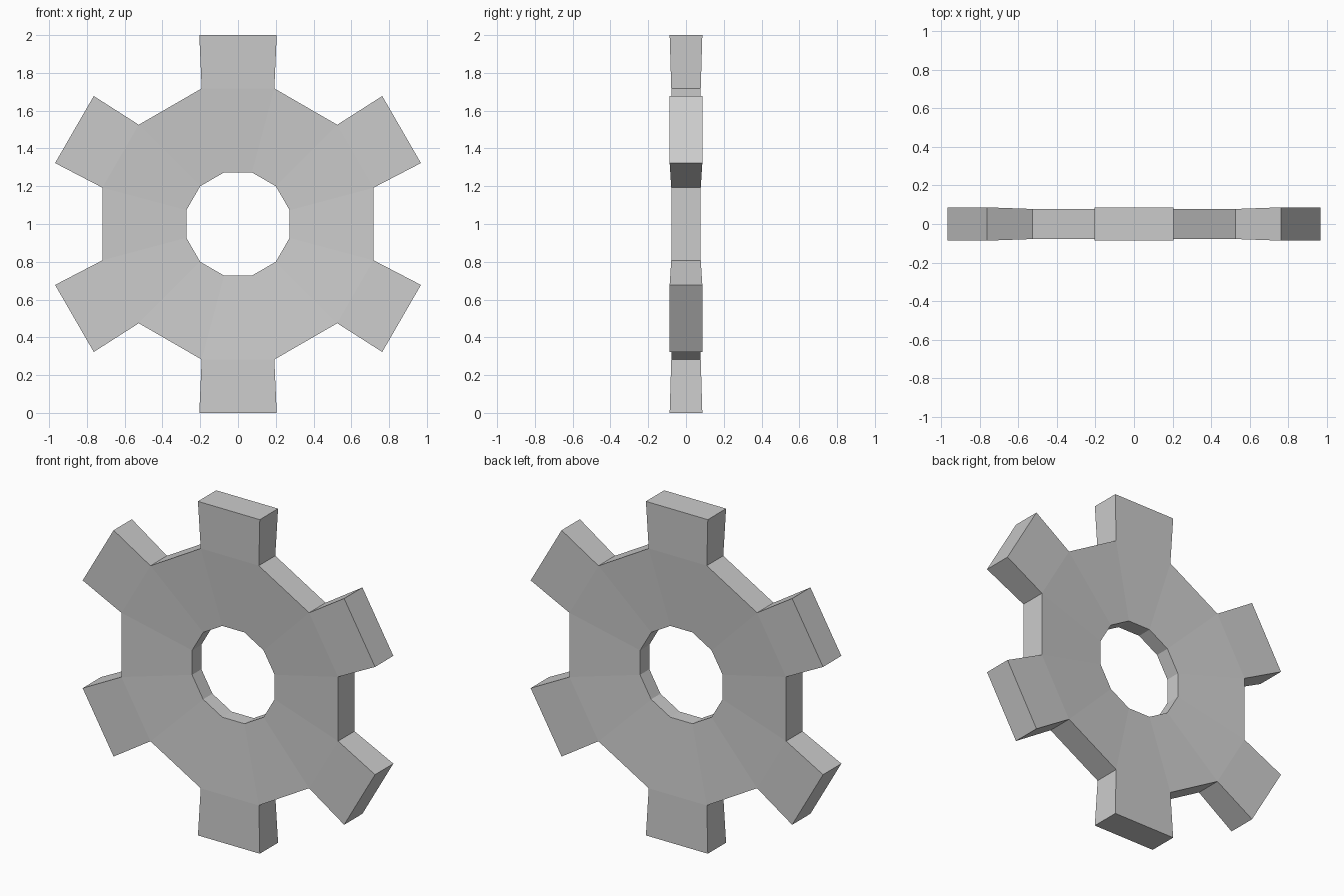
import bpy, bmesh
from math import sin, cos, radians

if "Cube" in bpy.data.objects:
    bpy.data.objects.remove(bpy.data.objects["Cube"])

CENTRE_Z = 1.0
bm = bmesh.new()


def pair(radius, degrees, half):
    # front and back vertex at an angle measured from straight up
    a = radians(degrees)
    x, z = radius * sin(a), CENTRE_Z + radius * cos(a)
    return [bm.verts.new((x, y, z)) for y in (-half, half)]


# Twelve-sided hub, thinner towards the hole
hole = [pair(0.283, 30 * i - 15, 0.044) for i in range(12)]
rim = [pair(0.743, 30 * i - 15, 0.078) for i in range(12)]

for i in range(12):
    j = (i + 1) % 12
    for s in (0, 1):
        bm.faces.new((hole[i][s], hole[j][s], rim[j][s], rim[i][s]))
    bm.faces.new((hole[i][0], hole[j][0], hole[j][1], hole[i][1]))

    if i % 2:
        # Plain rim side between teeth
        bm.faces.new((rim[i][0], rim[j][0], rim[j][1], rim[i][1]))
    else:
        # Flared tooth
        a = pair(1.0208, 30 * i - 11.58, 0.0865)
        b = pair(1.0208, 30 * i + 11.58, 0.0865)
        for s in (0, 1):
            bm.faces.new((rim[i][s], rim[j][s], b[s], a[s]))
        for p, q in ((rim[i], a), (a, b), (b, rim[j])):
            bm.faces.new((p[0], q[0], q[1], p[1]))

bmesh.ops.recalc_face_normals(bm, faces=bm.faces[:])
mesh = bpy.data.meshes.new("gear_wheel")
bm.to_mesh(mesh)
bm.free()
bpy.context.collection.objects.link(bpy.data.objects.new("gear_wheel", mesh))
